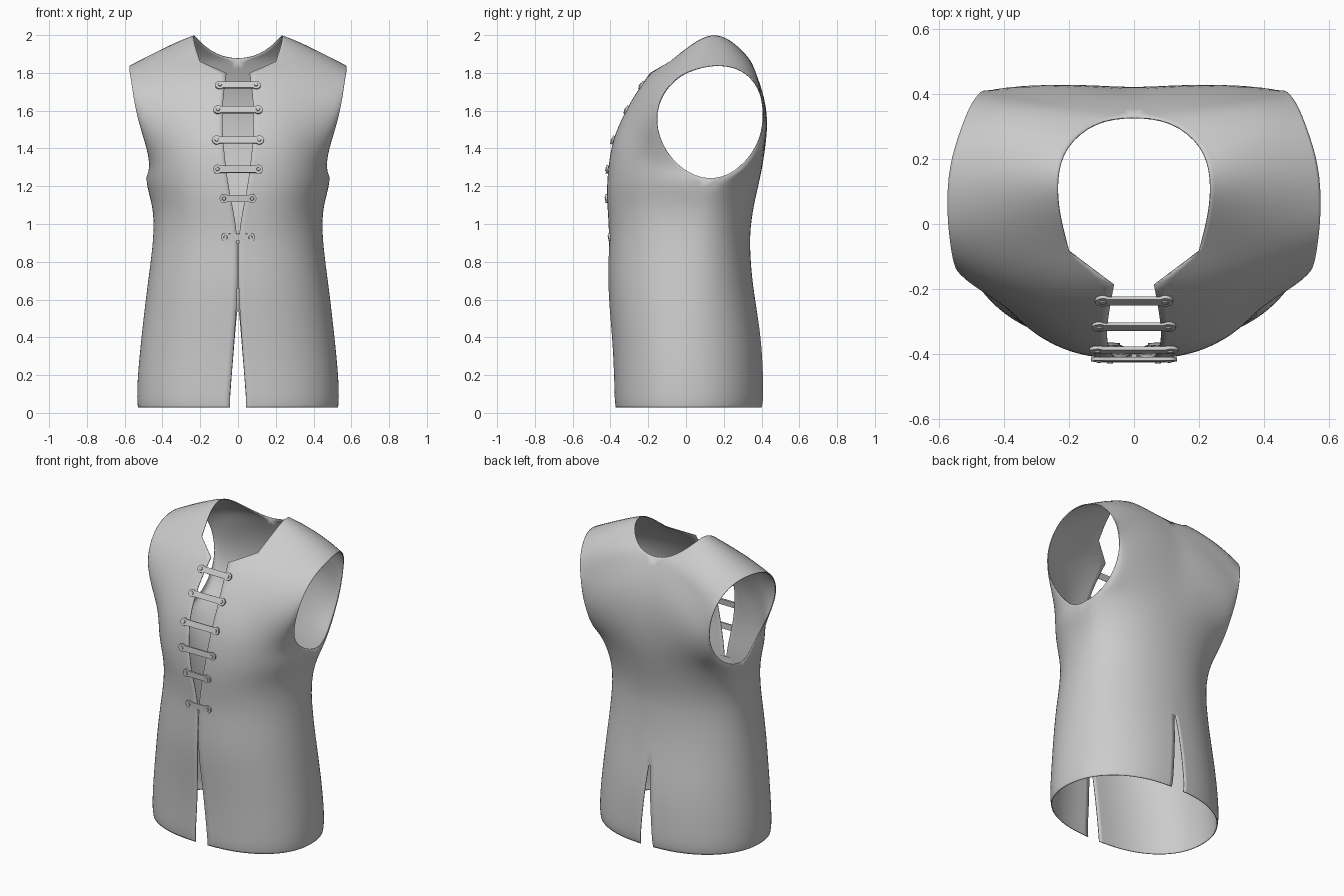
import bpy
import bmesh
from math import sin, cos, asin, sqrt, pi, radians
from mathutils import Matrix, Vector

if "Cube" in bpy.data.objects:
    bpy.data.objects.remove(bpy.data.objects["Cube"], do_unlink=True)


def make_material(name, value):
    mat = bpy.data.materials.new(name)
    mat.use_nodes = True
    color = (value, value, value, 1)
    mat.diffuse_color = color
    mat.node_tree.nodes["Principled BSDF"].inputs["Base Color"].default_value = color
    return mat


def make_object(name, bm, mat):
    mesh = bpy.data.meshes.new(name)
    bm.to_mesh(mesh)
    bm.free()
    mesh.materials.append(mat)
    obj = bpy.data.objects.new(name, mesh)
    bpy.context.collection.objects.link(obj)
    return obj


def smooth(obj, angle):
    bpy.ops.object.select_all(action="DESELECT")
    obj.select_set(True)
    bpy.context.view_layer.objects.active = obj
    bpy.ops.object.shade_smooth_by_angle(angle=radians(angle))


grey = make_material("grey cloth", 0.6)

# Skirt and waist levels: height, half width, side seam y,
# front y, front opening, back y, back opening
LEVELS = [
    (.028, .532, .0, -.372, .043, .40, .045),
    (.07, .538, .0, -.378, .045, .41, .043),
    (.2, .534, .0, -.38, .034, .408, .034),
    (.4, .514, .0, -.39, .019, .398, .017),
    (.62, .489, .01, -.411, .004, .362, 0),
    (.78, .467, .02, -.411, .0015, .345, 0),
    (.95, .447, .04, -.405, .003, .337, 0),
    (1.1, .451, .08, -.417, .031, .36, 0),
    (1.225, .498, .12, -.42, .056, .39, 0),
]

# Rows running over the shoulder: opening or neckline point,
# armhole point, roundness of the row, and its swell towards the back
SHOULDER = [
    ((.078, -.397, 1.42), (.464, -.02, 1.285), 2.2, 0),
    ((.086, -.345, 1.55), (.478, -.117, 1.39), 2.1, 0),
    ((.078, -.275, 1.68), (.525, -.165, 1.53), 1.9, 0),
    ((.062, -.19, 1.8), (.552, -.145, 1.66), 1.7, 0),
    ((.2, -.085, 1.86), (.566, -.07, 1.765), 1.4, 0),
    ((.232, .03, 1.955), (.578, .04, 1.825), 1.2, 0),
    ((.24, .14, 2.015), (.572, .18, 1.85), 1.1, 0),
    ((.215, .24, 1.975), (.532, .3, 1.82), 1.2, .02),
    ((.12, .32, 1.895), (.502, .375, 1.745), 1.4, .025),
    ((0, .335, 1.87), (.47, .412, 1.65), 1.6, .02),
    ((0, .405, 1.7), (.452, .414, 1.52), 2, .02),
    ((0, .425, 1.53), (.446, .37, 1.39), 2.2, .02),
    ((0, .417, 1.37), (.459, .26, 1.27), 2.2, .01),
]

# One strip per half: front hem, up over the shoulder, down to the back hem
rows = [((gap, front, z), (w, side, z), 2.2, 0)
        for z, w, side, front, gap, back, vent in LEVELS]
rows += SHOULDER
rows += [((vent, back, z), (w, side, z), 2.1, 0)
         for z, w, side, front, gap, back, vent in reversed(LEVELS)]

COLS = 8
bm = bmesh.new()
crease = bm.verts.layers.float.new("crease_vert")
grid = []
for inner, outer, power, swell in rows:
    line = []
    curved = min(power - 1, 1)
    for c in range(COLS + 1):
        s = c / COLS
        a = curved * s * pi / 2 + (1 - curved) * asin(sqrt(s))
        fx = sin(a) ** (2 / power)
        fy = 1 - max(cos(a), 0) ** (2 / power)
        fz = sin(a) ** 2
        point = [p + (q - p) * f for p, q, f in zip(inner, outer, (fx, fy, fz))]
        point[1] += swell * sin(pi * s)
        line.append(bm.verts.new(point))
    grid.append(line)
for low, high in zip(grid, grid[1:]):
    for c in range(COLS):
        bm.faces.new((low[c], low[c + 1], high[c + 1], high[c]))

# Sharp collar corners at the top of the opening and the neck sides
for line in grid:
    if line[0].co.z > 1.78 and line[0].co.y < -.05:
        line[0][crease] = 1
bmesh.ops.remove_doubles(bm, verts=bm.verts, dist=0.0001)  # side seam

vest = make_object("vest_body", bm, grey)
mirror = vest.modifiers.new("Mirror", "MIRROR")
mirror.merge_threshold = 0.0005
subsurf = vest.modifiers.new("Subdivision", "SUBSURF")
subsurf.levels = subsurf.render_levels = 2
subsurf.boundary_smooth = "PRESERVE_CORNERS"
solid = vest.modifiers.new("Solidify", "SOLIDIFY")
solid.thickness = 0.005
solid.offset = -1
smooth(vest, 60)

# Front straps: height, front y, backward lean, half length
STRAPS = [
    (1.735, -.238, .62, .12),
    (1.605, -.317, .55, .13),
    (1.445, -.389, .35, .137),
    (1.29, -.418, .1, .132),
    (1.135, -.421, -.05, .098),
    (.93, -.405, -.05, .09),
]
END = .024
straps = bmesh.new()
studs = bmesh.new()
for z, y, lean, half in STRAPS:
    up = Vector((0, lean, 1)).normalized()
    right = Vector((1, 0, 0))
    frame = Matrix((right, up, right.cross(up))).transposed().to_4x4()
    frame = Matrix.Translation((0, y, z)) @ frame

    # Flat bar with round, wider ends
    outline = []
    for sign in (1, -1):
        for k in range(11):
            a = radians(-130 + 26 * k)
            outline.append((sign * (half - END + END * cos(a)), sign * END * sin(a), -.006))
    face = straps.faces.new([straps.verts.new(frame @ Vector(p)) for p in outline])
    sides = bmesh.ops.extrude_face_region(straps, geom=[face])
    moved = [g for g in sides["geom"] if isinstance(g, bmesh.types.BMVert)]
    bmesh.ops.translate(straps, verts=moved, vec=frame.to_3x3() @ Vector((0, 0, .011)))

    # Stud on each end
    for sign in (1, -1):
        place = frame @ Matrix.Translation((sign * (half - END), 0, .005))
        bmesh.ops.create_cone(studs, cap_ends=True, segments=12, radius1=.012,
                              radius2=.009, depth=.008, matrix=place)

bmesh.ops.recalc_face_normals(straps, faces=straps.faces)
smooth(make_object("front_straps", straps, grey), 35)
smooth(make_object("strap_studs", studs, grey), 35)
